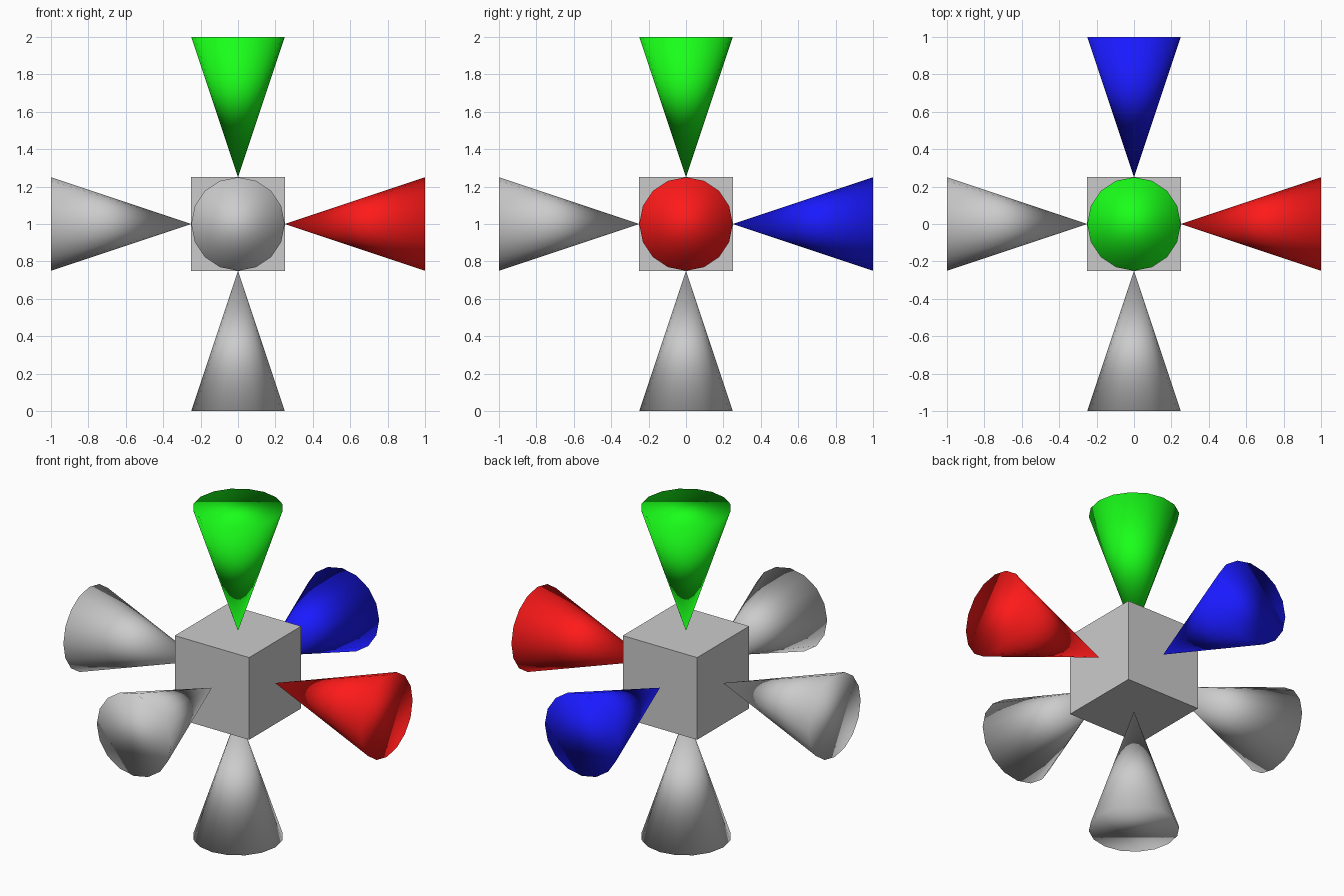
import bpy
from mathutils import Vector

if "Cube" in bpy.data.objects:
    bpy.data.objects.remove(bpy.data.objects["Cube"])

CENTRE = Vector((0, 0, 1))
HALF_CUBE, LENGTH, RADIUS, SIDES = 0.25, 0.75, 0.25, 16


def paint(obj, name, rgb):
    mat = bpy.data.materials.new(name)
    mat.diffuse_color = (*rgb, 1)
    mat.use_nodes = True
    mat.node_tree.nodes["Principled BSDF"].inputs["Base Color"].default_value = mat.diffuse_color
    obj.data.materials.append(mat)


def axis_cone(name, direction, rgb=None):
    """Cone with its tip on the cube face and its base facing outwards."""
    d = Vector(direction)
    bpy.ops.mesh.primitive_cone_add(
        vertices=SIDES, radius1=RADIUS, radius2=0, depth=LENGTH,
        location=CENTRE + d * (HALF_CUBE + LENGTH / 2),
        rotation=(-d).to_track_quat('Z', 'Y').to_euler())
    cone = bpy.context.object
    cone.name = name
    # the soft look runs over the base rim as well
    bpy.ops.object.shade_smooth()
    if rgb:
        paint(cone, name + "_colour", rgb)


# Central cube
bpy.ops.mesh.primitive_cube_add(size=2 * HALF_CUBE, location=CENTRE)
bpy.context.object.name = "centre_cube"

# Coloured cones on the positive axes, grey ones opposite
axis_cone("right_cone", (1, 0, 0), (1, 0.01, 0.01))
axis_cone("back_cone", (0, 1, 0), (0.01, 0.01, 1))
axis_cone("top_cone", (0, 0, 1), (0.01, 1, 0.01))
axis_cone("left_cone", (-1, 0, 0))
axis_cone("front_cone", (0, -1, 0))
axis_cone("bottom_cone", (0, 0, -1))
